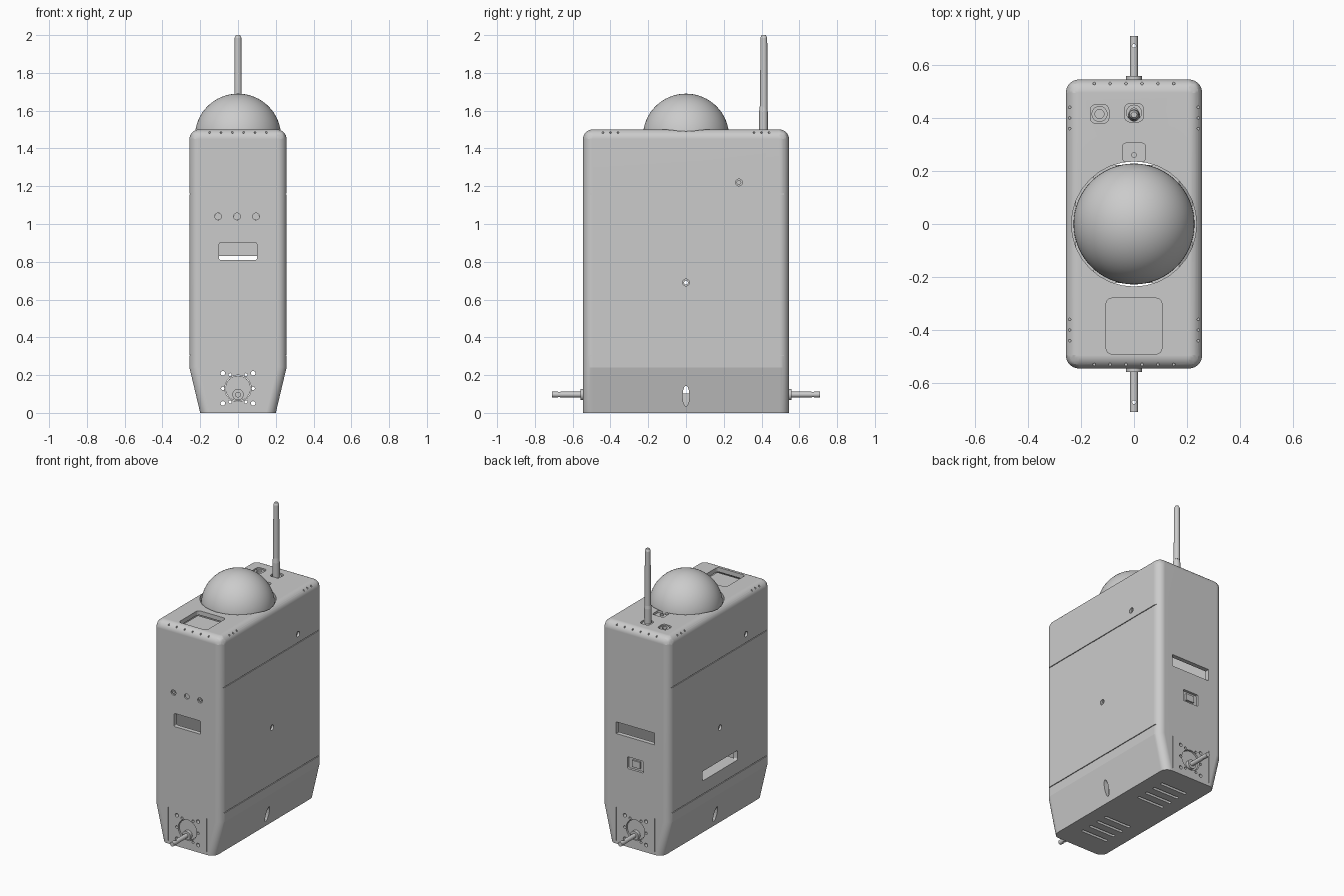
import bpy, bmesh, math
from mathutils import Matrix

if "Cube" in bpy.data.objects:
    bpy.data.objects.remove(bpy.data.objects["Cube"], do_unlink=True)

grey = bpy.data.materials.new("light_grey")
grey.use_nodes = True
grey.diffuse_color = (0.6, 0.6, 0.6, 1)
grey.node_tree.nodes["Principled BSDF"].inputs["Base Color"].default_value = (0.6, 0.6, 0.6, 1)

TURN = {"x": Matrix.Rotation(math.pi / 2, 4, "Y"),
        "y": Matrix.Rotation(math.pi / 2, 4, "X"),
        "z": Matrix.Identity(4)}


def finish(name, bm):
    bmesh.ops.recalc_face_normals(bm, faces=bm.faces)
    mesh = bpy.data.meshes.new(name)
    bm.to_mesh(mesh)
    bm.free()
    mesh.materials.append(grey)
    ob = bpy.data.objects.new(name, mesh)
    bpy.context.collection.objects.link(ob)
    return ob


def activate(ob):
    bpy.ops.object.select_all(action="DESELECT")
    ob.select_set(True)
    bpy.context.view_layer.objects.active = ob


def smooth(ob, angle=12.5):
    activate(ob)
    bpy.ops.object.shade_smooth_by_angle(angle=math.radians(angle))
    return ob


def box(name, at, size, radius=0, axis="z"):
    """Box whose edges along the axis may be rounded."""
    bm = bmesh.new()
    bmesh.ops.create_cube(bm, size=1, matrix=Matrix.Translation(at) @ Matrix.Diagonal((*size, 1)))
    if radius:
        i = "xyz".index(axis)
        edges = [e for e in bm.edges if abs(e.verts[0].co[i] - e.verts[1].co[i]) > 1e-5]
        bmesh.ops.bevel(bm, geom=edges, offset=radius, segments=4, affect="EDGES", profile=0.5)
    return finish(name, bm)


def cyl(name, at, r, depth, axis="z", r2=None, stretch=1):
    bm = bmesh.new()
    m = Matrix.Translation(at) @ Matrix.Diagonal((1, 1, stretch, 1)) @ TURN[axis]
    bmesh.ops.create_cone(bm, cap_ends=True, segments=32, radius1=r,
                          radius2=r if r2 is None else r2, depth=depth, matrix=m)
    return finish(name, bm)


def case(name, t, radius):
    """Tapered case outline, pulled in by t, with rounded corners and top."""
    half = [(0.2 - t, t), (0.257 - t, 0.24), (0.257 - t, 1.5 - t)]
    outline = half + [(-x, z) for x, z in reversed(half)]
    y = 0.545 - t
    bm = bmesh.new()
    face = bm.faces.new([bm.verts.new((x, -y, z)) for x, z in outline])
    ext = bmesh.ops.extrude_face_region(bm, geom=[face], use_keep_orig=True)
    for v in ext["geom"]:
        if isinstance(v, bmesh.types.BMVert):
            v.co.y = y
    edges = []
    for e in bm.edges:
        low = all(v.co.z < t + 0.01 for v in e.verts)
        top = all(v.co.z > 1.4 for v in e.verts)
        along = abs(e.verts[0].co.y - e.verts[1].co.y) > 0.1
        if top or not (low or along):
            edges.append(e)
    bmesh.ops.bevel(bm, geom=edges, offset=radius, segments=8, affect="EDGES", profile=0.5)
    return finish(name, bm)


def cut(ob, cutters):
    """Subtract the cutters, then remove them."""
    activate(cutters[0])
    for c in cutters:
        c.select_set(True)
    if len(cutters) > 1:
        bpy.ops.object.join()
    tool = cutters[0]
    tool.hide_render = True
    mod = ob.modifiers.new("cut", "BOOLEAN")
    mod.operation, mod.solver, mod.object = "DIFFERENCE", "EXACT", tool
    mod.use_self = True
    activate(ob)
    bpy.ops.object.modifier_apply(modifier=mod.name)
    bpy.data.objects.remove(tool, do_unlink=True)


body = case("body_shell", 0, 0.05)
cut(body, [case("cavity", 0.03, 0.03)])

# Counterbores, seams, plate outlines and rim dots
c = []
for s in (-1, 1):
    for y, z in ((0, 0.69), (0.28 * s, 1.22)):
        c.append(cyl("bore", (s * 0.257, y, z), 0.018, 0.03, "x"))
    for z in (0.305, 1.16):
        c.append(box("seam", (s * 0.257, 0, z), (0.012, 1.2, 0.005)))
    for x in (-0.145, 0.145):
        c.append(box("outline", (x, s * 0.545, 0.135), (0.004, 0.012, 0.23)))
    for i in range(6):
        k = i - 2.5
        c.append(cyl("dot", (k * 0.06, s * 0.53, 1.488), 0.005, 0.02))
    for y in (-0.44, -0.4, -0.36, 0.36, 0.4, 0.44):
        c.append(cyl("dot", (s * 0.243, y, 1.488), 0.005, 0.02))
cut(body, c)

# Openings right through the walls
c = [box("display", (0, -0.53, 0.855), (0.2, 0.1, 0.09), 0.008, "y"),
     box("back_slot", (0, 0.53, 0.79), (0.29, 0.1, 0.08)),
     box("socket", (0, 0.53, 0.575), (0.12, 0.1, 0.08), 0.008, "y"),
     box("side_slot", (-0.24, 0, 0.43), (0.1, 0.38, 0.065), 0.012, "x"),
     cyl("dome_hole", (0, 0, 1.53), 0.236, 0.14),
     box("tray_hole", (0, -0.385, 1.5), (0.21, 0.21, 0.1), 0.02),
     box("tab_hole", (0, 0.27, 1.5), (0.085, 0.07, 0.03), 0.012),
     box("antenna_hole", (0, 0.42, 1.5), (0.07, 0.07, 0.1), 0.02),
     box("jack_hole", (-0.13, 0.415, 1.5), (0.07, 0.07, 0.1), 0.02)]
for x in (-0.1, 0, 0.1):
    c.append(cyl("button_hole", (x - 0.005, -0.53, 1.04), 0.018, 0.1, "y"))
for s in (-1, 1):
    c.append(cyl("notch", (s * 0.225, 0, 0.09), 0.018, 0.07, "x", stretch=3))
    for y, z in ((0, 0.69), (0.28 * s, 1.22)):
        c.append(cyl("bolt_hole", (s * 0.24, y, z), 0.01, 0.1, "x"))
    c.append(cyl("motor_hole", (0, s * 0.53, 0.13), 0.07, 0.1, "y"))
    for m in (-1, 1):
        c.append(cyl("small_hole", (m * 0.08, s * 0.53, 0.13), 0.009, 0.1, "y"))
        for n in (-1, 1):
            c.append(cyl("hole", (m * 0.08, s * 0.53, 0.13 + n * 0.08), 0.012, 0.1, "y"))
            c.append(cyl("small_hole", (m * 0.042, s * 0.53, 0.13 + n * 0.072), 0.008, 0.1, "y"))
    for i in range(4):
        c.append(box("vent", (0, s * (0.16 + i * 0.073), 0.015), (0.2, 0.02, 0.1), 0.008))
cut(body, c)
smooth(body)
weighted = body.modifiers.new("even_shading", "WEIGHTED_NORMAL")
weighted.keep_sharp = True

# Dome on top
bm = bmesh.new()
bmesh.ops.create_uvsphere(bm, u_segments=64, v_segments=32, radius=0.228,
                          matrix=Matrix.Translation((0, 0, 1.462)))
bmesh.ops.bisect_plane(bm, geom=bm.verts[:] + bm.edges[:] + bm.faces[:], plane_co=(0, 0, 1.44),
                       plane_no=(0, 0, -1), clear_outer=True)
smooth(finish("dome", bm), 30)

# Recessed parts of the top panel
box("tray_floor", (0, -0.385, 1.455), (0.22, 0.22, 0.012))
tab = cyl("tab_screw", (0, 0.26, 1.488), 0.01, 0.012)
smooth(tab, 30)
for name, x, y in (("antenna_collar", 0, 0.42), ("jack_collar", -0.13, 0.415)):
    box(name + "_plate", (x, y, 1.468), (0.08, 0.08, 0.01))
    ring = cyl(name, (x, y, 1.48), 0.03, 0.03)
    cut(ring, [cyl("bore", (x, y, 1.49), 0.017, 0.02)])
    smooth(ring, 30)

# Antenna: hinge base, tapered mast and rounded tip
smooth(cyl("antenna_base", (0, 0.41, 1.53), 0.023, 0.13), 30)
smooth(cyl("antenna_hinge", (0, 0.41, 1.61), 0.023, 0.03, r2=0.019), 30)
smooth(cyl("antenna_mast", (0, 0.412, 1.8), 0.02, 0.37, r2=0.018), 30)
smooth(cyl("antenna_tip", (0, 0.412, 1.9925), 0.018, 0.015, r2=0.011), 30)

# Front buttons
for x in (-0.1, 0, 0.1):
    smooth(cyl("button", (x - 0.005, -0.525, 1.04), 0.0178, 0.02, "y"), 30)
    if x:
        smooth(cyl("button_centre", (x - 0.005, -0.537, 1.04), 0.009, 0.01, "y"), 30)

# Power socket and the ledge behind the side slot
box("socket_plate", (0, 0.522, 0.575), (0.13, 0.012, 0.09))
box("socket_switch", (0, 0.532, 0.575), (0.06, 0.016, 0.045))
box("side_slot_ledge", (-0.19, 0, 0.392), (0.08, 0.4, 0.01))

# Motor, flange and pierced shaft at each end
for s, side in ((-1, "front"), (1, "back")):
    smooth(cyl(side + "_motor", (0, s * 0.43, 0.13), 0.067, 0.21, "y"), 30)
    smooth(cyl(side + "_shaft_flange", (0, s * 0.545, 0.097), 0.03, 0.025, "y"), 30)
    shaft = cyl(side + "_shaft", (0, s * 0.625, 0.097), 0.015, 0.17, "y")
    cut(shaft, [cyl("pin_hole", (0, s * 0.672, 0.097), 0.007, 0.1)])
    smooth(shaft, 30)
